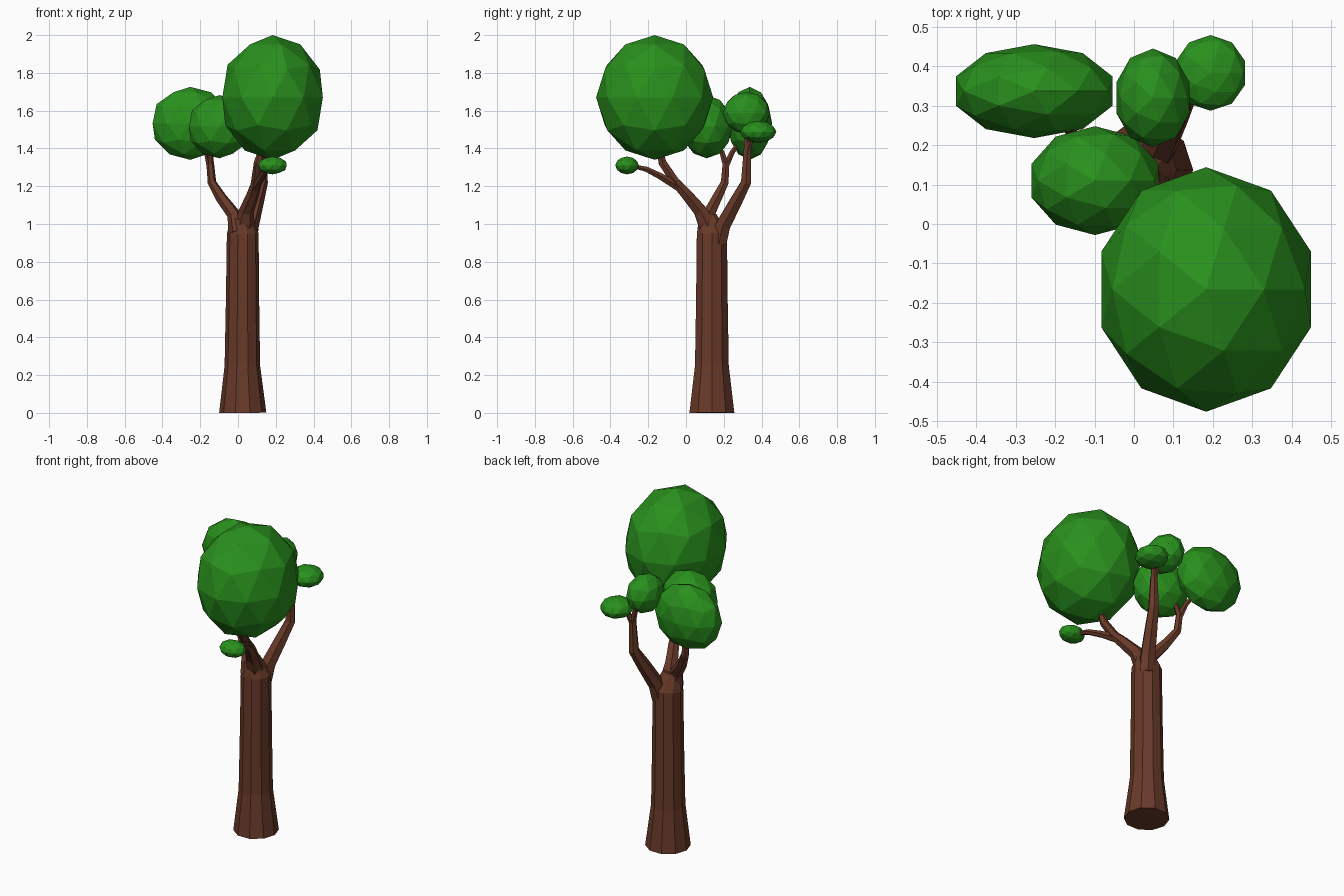
import bpy, bmesh, math
from mathutils import Vector


def material(name, rgb):
    m = bpy.data.materials.new(name)
    m.diffuse_color = (*rgb, 1)
    return m


BARK = material("bark", (0.14, 0.042, 0.022))
LEAF = material("leaf", (0.022, 0.28, 0.012))


def finish(bm, name, mat):
    bmesh.ops.recalc_face_normals(bm, faces=bm.faces)
    me = bpy.data.meshes.new(name)
    bm.to_mesh(me)
    bm.free()
    me.materials.append(mat)
    ob = bpy.data.objects.new(name, me)
    bpy.context.collection.objects.link(ob)


def limb(name, path, sides):
    """Closed, faceted tube through (x, y, z, radius) points."""
    bm = bmesh.new()
    pts = [Vector(p[:3]) for p in path]
    rings = []
    for i, p in enumerate(pts):
        t = (pts[min(i + 1, len(pts) - 1)] - pts[max(i - 1, 0)]).normalized()
        u = (Vector((1, 0, 0)) - t * t.x).normalized()
        v = t.cross(u)
        r = path[i][3]
        angles = [math.tau * k / sides for k in range(sides)]
        rings.append([bm.verts.new(p + r * (u * math.cos(a) + v * math.sin(a)))
                      for a in angles])
    for a, b in zip(rings, rings[1:]):
        for k in range(sides):
            n = (k + 1) % sides
            bm.faces.new((a[k], a[n], b[n], b[k]))
    bm.faces.new(rings[0])
    bm.faces.new(rings[-1])
    finish(bm, name, BARK)


def foliage(name, centre, half):
    """Low-poly ball stretched to the given half extents."""
    bm = bmesh.new()
    bmesh.ops.create_icosphere(bm, subdivisions=2, radius=1)
    ext = [max(abs(v.co[i]) for v in bm.verts) for i in range(3)]
    for v in bm.verts:
        v.co = [centre[i] + v.co[i] * half[i] / ext[i] for i in range(3)]
    finish(bm, name, LEAF)


# Trunk with flared foot
limb("trunk", [(0.025, 0.137, 0, 0.125), (0.023, 0.137, 0.25, 0.094),
               (0.024, 0.137, 0.6, 0.088), (0.025, 0.137, 0.95, 0.084),
               (0.015, 0.115, 1.04, 0.05)], 10)

# Left branch and its fork
limb("left_branch", [(0.0, 0.11, 0.96, 0.055), (-0.022, 0.12, 1.05, 0.036),
                     (-0.09, 0.165, 1.14, 0.03), (-0.138, 0.205, 1.22, 0.023),
                     (-0.148, 0.212, 1.33, 0.02)], 6)
limb("left_fork_front", [(-0.148, 0.212, 1.31, 0.019), (-0.145, 0.19, 1.38, 0.015),
                         (-0.12, 0.14, 1.46, 0.01)], 6)
limb("left_fork_back", [(-0.148, 0.212, 1.31, 0.019), (-0.165, 0.245, 1.38, 0.015),
                        (-0.21, 0.3, 1.46, 0.01)], 6)

# Back branch and its fork
limb("back_branch", [(0.055, 0.175, 0.9, 0.046), (0.065, 0.195, 0.99, 0.045),
                     (0.1, 0.265, 1.12, 0.038), (0.127, 0.318, 1.22, 0.031),
                     (0.13, 0.325, 1.41, 0.021)], 6)
limb("back_fork_left", [(0.13, 0.325, 1.39, 0.02), (0.105, 0.322, 1.5, 0.015),
                        (0.06, 0.32, 1.57, 0.01)], 6)
limb("back_fork_right", [(0.13, 0.325, 1.39, 0.02), (0.15, 0.345, 1.45, 0.014),
                         (0.18, 0.37, 1.49, 0.01)], 6)

# Front branch and its fork
limb("front_branch", [(0.03, 0.13, 0.96, 0.06), (0.045, 0.075, 1.07, 0.04),
                      (0.08, 0.0, 1.16, 0.033), (0.1, -0.06, 1.225, 0.027)], 6)
limb("front_fork_crown", [(0.093, -0.045, 1.205, 0.027), (0.108, -0.125, 1.325, 0.024),
                          (0.14, -0.15, 1.45, 0.012)], 6)
limb("front_fork_twig", [(0.09, -0.03, 1.19, 0.026), (0.125, -0.13, 1.25, 0.02),
                         (0.15, -0.21, 1.29, 0.016), (0.175, -0.3, 1.31, 0.008)], 6)

# Foliage balls
BALLS = {
    "crown_foliage": ((0.183, -0.166, 1.67), (0.266, 0.31, 0.33)),
    "left_back_foliage": ((-0.253, 0.337, 1.533), (0.199, 0.119, 0.193)),
    "left_front_foliage": ((-0.099, 0.11, 1.515), (0.161, 0.138, 0.167)),
    "back_foliage": ((0.048, 0.32, 1.588), (0.093, 0.125, 0.112)),
    "back_right_foliage": ((0.194, 0.383, 1.488), (0.088, 0.096, 0.058)),
    "twig_foliage": ((0.183, -0.312, 1.31), (0.075, 0.063, 0.047)),
}
for name, (centre, half) in BALLS.items():
    foliage(name, centre, half)
